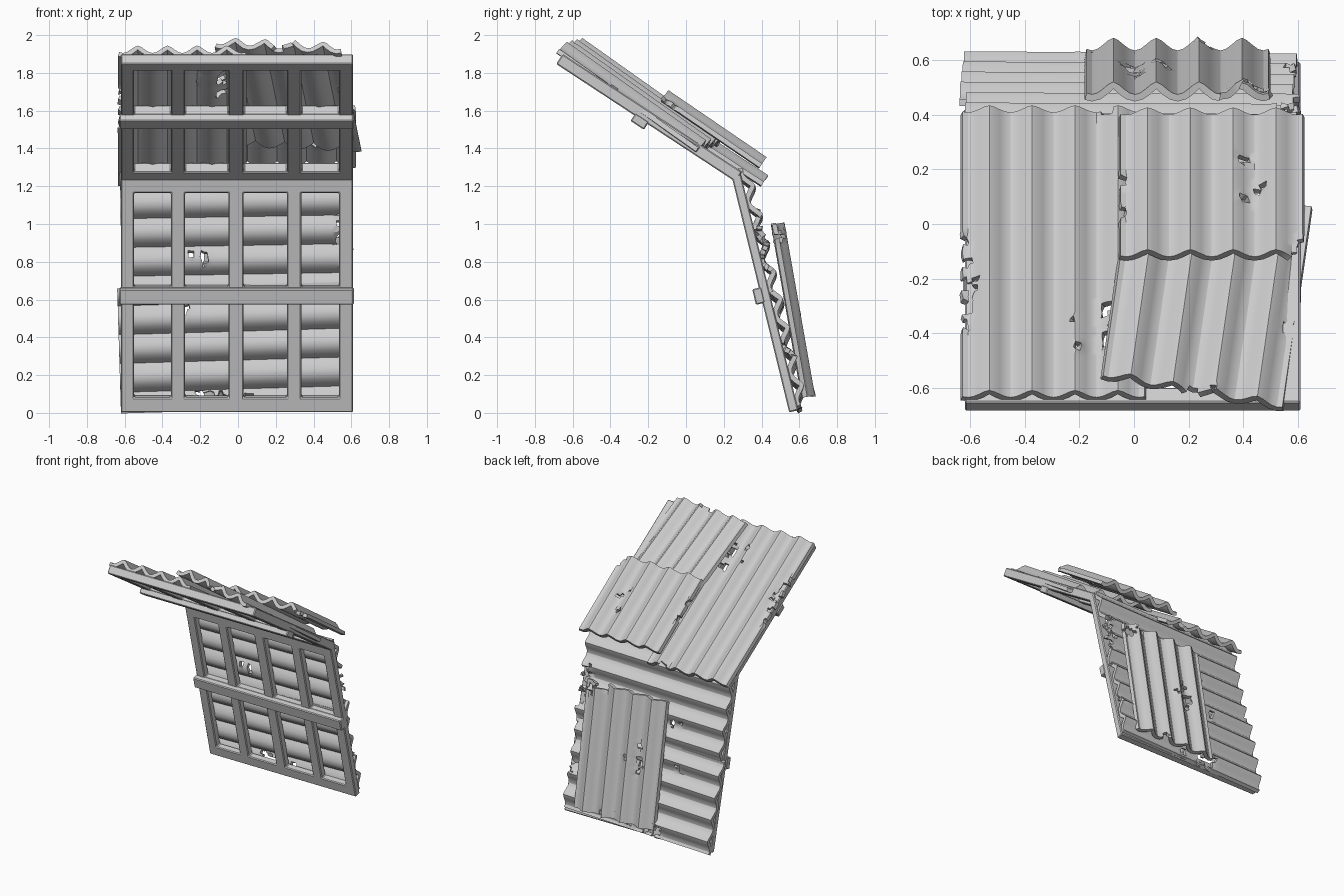
import bpy, bmesh, random
from math import radians, sin, pi
from mathutils import Matrix, Vector

random.seed(4)
if "Cube" in bpy.data.objects:
    bpy.data.objects.remove(bpy.data.objects["Cube"])

metal = bpy.data.materials.new("grey metal")
metal.use_nodes = True
grey = (0.6, 0.6, 0.6, 1)
metal.diffuse_color = grey
metal.node_tree.nodes["Principled BSDF"].inputs["Base Color"].default_value = grey

# Both panels meet at a hinge line; local y runs down the slope, z points outward
HINGE = Matrix.Translation((0, 0.29, 1.265))
ROOF = HINGE @ Matrix.Rotation(radians(-33.3), 4, 'X') @ Matrix.Translation((0, 0, 0.013))
WALL = HINGE @ Matrix.Rotation(radians(-76.3), 4, 'X')


def finish(name, bm, matrix, modifiers):
    mesh = bpy.data.meshes.new(name)
    bmesh.ops.recalc_face_normals(bm, faces=bm.faces)
    bm.to_mesh(mesh)
    bm.free()
    mesh.materials.append(metal)
    ob = bpy.data.objects.new(name, mesh)
    bpy.context.collection.objects.link(ob)
    ob.matrix_world = matrix
    for kind, settings in modifiers:
        mod = ob.modifiers.new(kind.title(), kind)
        for key, value in settings.items():
            setattr(mod, key, value)
    bpy.ops.object.select_all(action='DESELECT')
    ob.select_set(True)
    bpy.context.view_layer.objects.active = ob
    bpy.ops.object.convert(target='MESH')
    bpy.ops.object.shade_smooth_by_angle(angle=radians(30))


BEVEL = ('BEVEL', dict(width=0.006, segments=1, limit_method='ANGLE'))


def lattice(name, matrix, ys, thickness):
    """Flat frame with two rows of four openings."""
    xs = [-0.62, -0.55, -0.355, -0.28, -0.05, 0.03, 0.26, 0.335, 0.535, 0.61]
    bm = bmesh.new()
    grid = [[bm.verts.new((x, y, 0)) for x in xs] for y in ys]
    for j in range(len(ys) - 1):
        for i in range(len(xs) - 1):
            if i % 2 and j % 2:
                continue
            bm.faces.new((grid[j][i], grid[j][i + 1], grid[j + 1][i + 1], grid[j + 1][i]))
    finish(name, bm, matrix, [('SOLIDIFY', dict(thickness=thickness, offset=-1)), BEVEL])


def rail(name, matrix, y, z):
    """Cross rail standing proud of the inner side of a frame."""
    bm = bmesh.new()
    bmesh.ops.create_cube(bm, size=1, matrix=Matrix.Translation((-0.007, y, z))
                          @ Matrix.Diagonal((1.24, 0.085, 0.05, 1)))
    finish(name, bm, matrix, [BEVEL])


def sheet(name, panel, centre, length, yaw=0, roll=0, pitch=0, holes=()):
    """Corrugated sheet with four ridges; holes are (across, along, radius)."""
    period, depth, cells = 0.157, 0.047, 34
    step = period / 8
    rows = round(length / 0.02)
    bm = bmesh.new()
    grid = []
    for j in range(rows + 1):
        v = (j / rows - 0.5) * length
        row = []
        for i in range(cells + 1):
            u = (i - cells / 2) * step
            w = depth * (1 - abs(sin(pi * (u / period - 0.5))) ** 1.6)
            row.append(bm.verts.new((u, v, w)))
        grid.append(row)
    for j in range(rows):
        for i in range(cells):
            bm.faces.new((grid[j][i], grid[j][i + 1], grid[j + 1][i + 1], grid[j + 1][i]))
    # Ragged rust holes and chewed edges
    torn = []
    for f in bm.faces:
        c = f.calc_center_median()
        if any((c.xy - Vector(h[:2])).length < h[2] * random.uniform(0.4, 1.25) for h in holes):
            torn.append(f)
    ragged = {v for f in torn for v in f.verts}
    bmesh.ops.delete(bm, geom=torn, context='FACES')
    for v in ragged:
        if v.is_valid:
            v.co += Vector([random.uniform(-0.006, 0.006) for _ in range(3)])
    local = (Matrix.Translation(centre) @ Matrix.Rotation(radians(yaw), 4, 'Z')
             @ Matrix.Rotation(radians(roll), 4, 'Y') @ Matrix.Rotation(radians(pitch), 4, 'X'))
    finish(name, bm, panel @ local, [('SOLIDIFY', dict(thickness=0.026, offset=1))])


# Frames and cross rails
lattice("roof_frame", ROOF, [-1.137, -1.07, -0.645, -0.555, -0.09, 0], 0.063)
lattice("wall_frame", WALL, [0, 0.093, 0.605, 0.695, 1.207, 1.287], 0.05)
rail("roof_rail", ROOF, -0.6, -0.074)
rail("wall_rail", WALL, 0.65, -0.061)

# Roof sheets
sheet("roof_sheet_long", ROOF, (-0.295, -0.5, 0.014), 1.25,
      holes=[(-0.33, -0.3, 0.025), (-0.32, -0.22, 0.03), (-0.32, -0.13, 0.04), (-0.33, -0.04, 0.03),
             (-0.33, 0.07, 0.02), (0.075, -0.305, 0.02), (0.09, -0.42, 0.015),
             (0.195, -0.25, 0.025), (0.2, -0.37, 0.035), (0.22, -0.42, 0.025),
             (0.1, 0.63, 0.02), (0.2, 0.63, 0.025)])
sheet("roof_sheet_short", ROOF, (0.285, -0.25, 0.095), 0.63, pitch=-1,
      holes=[(-0.33, -0.12, 0.02), (-0.33, 0.02, 0.02), (0.33, -0.29, 0.04),
             (0.115, 0.1, 0.02), (0.18, -0.02, 0.015), (0.11, -0.065, 0.018)])
sheet("roof_sheet_crooked", ROOF, (0.268, -0.675, 0.035), 0.91, yaw=-7, roll=7.5, pitch=-2,
      holes=[(0, -0.46, 0.025), (0.07, -0.46, 0.025), (0.33, -0.1, 0.025), (0.33, 0.05, 0.02)])

# Wall sheets, two with level ridges and one upright on top
sheet("wall_sheet_upper", WALL, (-0.01, 0.32, 0.013), 1.22, yaw=-91,
      holes=[(0.05, 0.6, 0.06), (-0.05, 0.58, 0.05), (-0.16, 0.6, 0.05),
             (-0.15, -0.17, 0.022), (-0.12, -0.24, 0.015)])
sheet("wall_sheet_lower", WALL, (-0.02, 0.945, 0.014), 1.22, yaw=-91.7,
      holes=[(-0.28, -0.15, 0.045), (-0.29, -0.07, 0.035), (-0.3, 0.07, 0.025),
             (0.2, -0.25, 0.02), (-0.05, 0.6, 0.035)])
sheet("wall_sheet_upright", WALL, (0.16, 0.765, 0.087), 0.93, pitch=-3.7,
      holes=[(-0.16, -0.1, 0.025), (-0.17, 0, 0.03), (-0.16, 0.08, 0.025), (-0.06, 0, 0.018),
             (0.2, -0.45, 0.04), (0.3, -0.4, 0.04), (0.1, 0.46, 0.025)])
